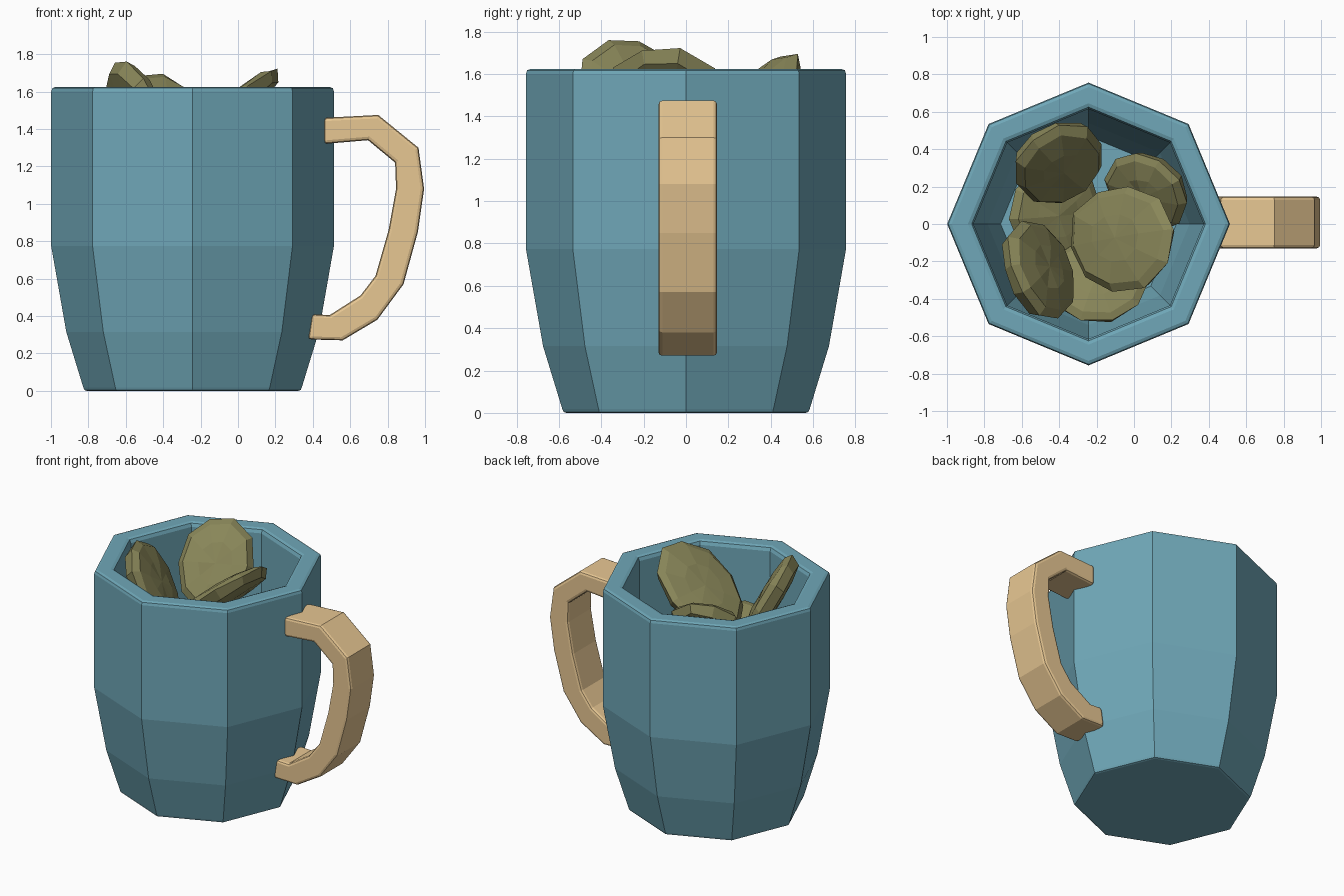
import bpy, bmesh, random
from math import sin, cos, pi
from mathutils import Vector

if "Cube" in bpy.data.objects:
    bpy.data.objects.remove(bpy.data.objects["Cube"])

CX = -0.243  # mug axis


def material(name, rgb):
    m = bpy.data.materials.new(name)
    m.diffuse_color = (*rgb, 1)
    m.use_nodes = True
    m.node_tree.nodes["Principled BSDF"].inputs["Base Color"].default_value = m.diffuse_color
    return m


def finish(bm, name, mat):
    bmesh.ops.recalc_face_normals(bm, faces=bm.faces[:])
    me = bpy.data.meshes.new(name)
    bm.to_mesh(me)
    bm.free()
    me.materials.append(mat)
    ob = bpy.data.objects.new(name, me)
    bpy.context.collection.objects.link(ob)
    return ob


def bridge(bm, a, b):
    n = len(a)
    for i in range(n):
        j = (i + 1) % n
        bm.faces.new((a[i], a[j], b[j], b[i]))


blue = material("blue_glaze", (0.16, 0.39, 0.48))
tan = material("tan_handle", (0.80, 0.57, 0.29))
olive = material("olive_chips", (0.25, 0.24, 0.10))

# Eight-sided mug: outer wall, rounded rim, inner wall, floor
profile = [(0.565, 0), (0.578, 0.004), (0.584, 0.018), (0.675, 0.315),
           (0.756, 0.775), (0.756, 1.600), (0.750, 1.618), (0.732, 1.625),
           (0.645, 1.625), (0.625, 1.618), (0.615, 1.595),
           (0.615, 0.80), (0.54, 0.37), (0.47, 0.13)]
bm = bmesh.new()
rings = [[bm.verts.new((CX + r * cos(k * pi / 4), r * sin(k * pi / 4), z))
          for k in range(8)] for r, z in profile]
for a, b in zip(rings, rings[1:]):
    bridge(bm, a, b)
bm.faces.new(rings[0])
bm.faces.new(rings[-1])
finish(bm, "mug_body", blue)

# Handle: bar swept between outer and inner outlines
outer = [(0.46, 1.46), (0.75, 1.475), (0.965, 1.30), (0.995, 1.08), (0.962, 0.85),
         (0.885, 0.57), (0.745, 0.38), (0.56, 0.27), (0.375, 0.275)]
inner = [(0.46, 1.32), (0.695, 1.34), (0.84, 1.22), (0.845, 1.08), (0.805, 0.86),
         (0.735, 0.615), (0.655, 0.51), (0.49, 0.405), (0.395, 0.41)]
bm = bmesh.new()
y0, y1 = -0.13, 0.147
rings = [[bm.verts.new(p) for p in ((o[0], y0, o[1]), (o[0], y1, o[1]),
                                    (i[0], y1, i[1]), (i[0], y0, i[1]))]
         for o, i in zip(outer, inner)]
for a, b in zip(rings, rings[1:]):
    bridge(bm, a, b)
bm.faces.new(rings[0])
bm.faces.new(rings[-1])
handle = finish(bm, "handle", tan)
bev = handle.modifiers.new("soft_edges", 'BEVEL')
bev.width = 0.018
bev.segments = 2
bev.limit_method = 'ANGLE'
bev.angle_limit = 0.9


# Irregular faceted chip; its local y runs up the slope
def chip(name, centre, normal, rx, ry, thick, seed):
    rnd = random.Random(seed)
    q = Vector(normal).to_track_quat('Z', 'Y')
    n = 10
    wob = [rnd.uniform(0.93, 1.05) for _ in range(n)]
    bm = bmesh.new()

    def vert(x, y, z):
        return bm.verts.new(q @ Vector((x, y, z)) + Vector(centre))

    layers = [(0.50, -0.55), (0.88, -0.38), (1.0, 0.12), (0.86, 0.40), (0.45, 0.55)]
    rings = [[vert(rx * s * wob[k] * cos(2 * pi * k / n),
                   ry * s * wob[k] * sin(2 * pi * k / n),
                   thick * (h + rnd.uniform(-0.08, 0.08))) for k in range(n)]
             for s, h in layers]
    for a, b in zip(rings, rings[1:]):
        bridge(bm, a, b)
    for ring, h in ((rings[0], -0.6), (rings[-1], 0.6)):
        c = vert(0, 0, thick * h)
        for k in range(n):
            bm.faces.new((ring[k], ring[(k + 1) % n], c))
    finish(bm, name, olive)


chip("chip_back", (-0.40, 0.33, 1.43), (0.35, -0.75, 0.60), 0.26, 0.33, 0.13, 1)
chip("chip_left", (-0.51, -0.25, 1.48), (0.80, 0.30, 0.45), 0.27, 0.34, 0.12, 2)
chip("chip_right", (-0.06, -0.08, 1.47), (-0.65, 0.10, 0.75), 0.30, 0.38, 0.11, 3)
chip("chip_low_right", (0.08, 0.18, 1.15), (-0.50, -0.50, 0.70), 0.25, 0.26, 0.12, 4)
chip("chip_low_front", (-0.20, -0.31, 1.10), (0.00, 0.50, 0.85), 0.27, 0.25, 0.12, 5)
chip("chip_low_left", (-0.43, 0.05, 1.00), (0.40, -0.10, 0.90), 0.27, 0.28, 0.12, 6)
